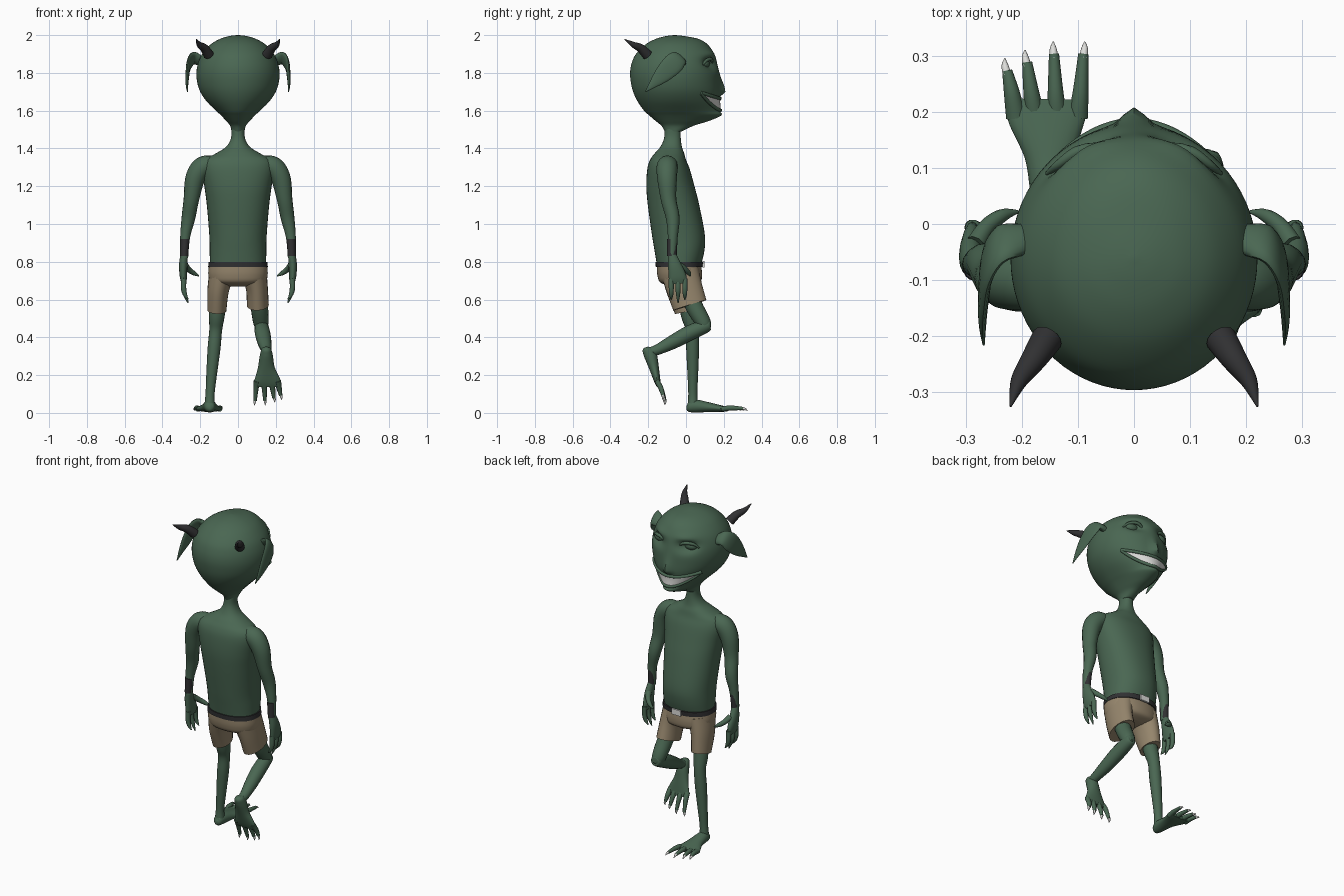
import bpy, bmesh, math
from mathutils import Vector

if "Cube" in bpy.data.objects:
    bpy.data.objects.remove(bpy.data.objects["Cube"])


def material(name, rgb):
    m = bpy.data.materials.new(name)
    m.diffuse_color = (*rgb, 1)
    m.use_nodes = True
    m.node_tree.nodes["Principled BSDF"].inputs["Base Color"].default_value = m.diffuse_color
    return m


GREEN = material("green skin", (.068, .135, .085))
TAN = material("tan cloth", (.30, .235, .15))
DARK = material("dark leather", (.03, .03, .032))
WHITE = material("tooth white", (.72, .72, .70))


def smooth_points(pts, n=6):
    """Catmull-Rom resampling of tuples of any length."""
    p = [pts[0]] + list(pts) + [pts[-1]]
    out = []
    for i in range(1, len(p) - 2):
        for k in range(n):
            t = k / n
            out.append(tuple(.5 * (2 * b + (c - a) * t + (2 * a - 5 * b + 4 * c - d) * t * t
                                   + (3 * b - a - 3 * c + d) * t ** 3)
                             for a, b, c, d in zip(*p[i - 1:i + 3])))
    return out + [tuple(pts[-1])]


def skin_rings(name, rings, mat, closed=True):
    """Join rows of points by quads; closed rows also get end caps."""
    bm = bmesh.new()
    rows = [[bm.verts.new(v) for v in r] for r in rings]
    n = len(rows[0])
    for a, b in zip(rows, rows[1:]):
        for i in range(n if closed else n - 1):
            j = (i + 1) % n
            bm.faces.new((a[i], a[j], b[j], b[i]))
    if closed:
        bm.faces.new(rows[0])
        bm.faces.new(rows[-1])
    bmesh.ops.recalc_face_normals(bm, faces=bm.faces)
    me = bpy.data.meshes.new(name)
    bm.to_mesh(me)
    bm.free()
    me.materials.append(mat)
    ob = bpy.data.objects.new(name, me)
    bpy.context.collection.objects.link(ob)
    bpy.context.view_layer.objects.active = ob
    ob.select_set(True)
    bpy.ops.object.shade_smooth_by_angle(angle=math.radians(50))
    ob.select_set(False)
    return ob


def tube(name, pts, mat, ref=(1, 0, 0), sides=16, n=6):
    """Sweep an ellipse; points are x, y, z, radius along ref, other radius."""
    s = smooth_points([p if len(p) == 5 else (*p, p[3]) for p in pts], n)
    c = [Vector(p[:3]) for p in s]
    rings = []
    for i, p in enumerate(s):
        t = (c[min(i + 1, len(c) - 1)] - c[max(i - 1, 0)]).normalized()
        u = Vector(ref)
        u = (u - t * u.dot(t)).normalized()
        v = t.cross(u)
        rings.append([c[i] + u * max(p[3], .001) * math.cos(a) + v * max(p[4], .001) * math.sin(a)
                      for a in (2 * math.pi * k / sides for k in range(sides))])
    return skin_rings(name, rings, mat)


def loft(name, table, mat, power=.9, sides=40, n=6):
    """Stack rounded sections; rows are z, half width, back y, front y."""
    rings = []
    for z, w, b, f in smooth_points(table, n):
        ring = []
        for k in range(sides):
            a = 2 * math.pi * k / sides
            s, c = math.sin(a), math.cos(a)
            ring.append((w * math.copysign(abs(s) ** power, s),
                         (b + f) / 2 + (f - b) / 2 * math.copysign(abs(c) ** power, c), z))
        rings.append(ring)
    return skin_rings(name, rings, mat)


# Head: big round skull with pointed chin, nose, brows and eye sockets
HEAD = smooth_points([
    (1.49, .034, -.113, -.022), (1.52, .042, -.13, .04), (1.545, .062, -.16, .12), (1.575, .09, -.195, .187),
    (1.60, .117, -.222, .18), (1.65, .167, -.257, .176), (1.70, .2, -.28, .18), (1.75, .216, -.292, .178),
    (1.80, .22, -.296, .174), (1.85, .212, -.288, .165), (1.90, .19, -.265, .15), (1.95, .146, -.215, .115),
    (1.98, .095, -.16, .066), (1.995, .045, -.105, -.01), (2.0, .004, -.064, -.056)], 5)


def gauss(d, s):
    return math.exp(-(d / s) ** 2)


def face_point(a, z, out=0):
    i = max(k for k in range(len(HEAD) - 1) if HEAD[k][0] <= z + 1e-6)
    p, q = HEAD[i], HEAD[i + 1]
    t = (z - p[0]) / (q[0] - p[0])
    w, b, f = (p[k] + (q[k] - p[k]) * t for k in (1, 2, 3))
    c = math.cos(a)
    x, y = (w + out) * math.sin(a), -.06 + ((f + .06 if c > 0 else -.06 - b) + out) * c
    if c > 0:
        y += .028 * gauss(x, .024) * gauss(z - 1.70, .07 if z > 1.70 else .018)
        y += .012 * gauss(abs(x) - .09, .05) * gauss(z - 1.9, .02)
        y -= .036 * gauss(abs(x) - .1, .045) * gauss(z - 1.85, .03)
    return x, y, z


skin_rings("head", [[face_point(2 * math.pi * k / 72, h[0]) for k in range(72)] for h in HEAD], GREEN)

# Grin: tooth band following the face, with lips around it
MOUTH = [i / 12 for i in range(-12, 13)]


def upper(t):
    return 1.665 + .03 * t * t


def lower(t):
    return 1.602 + .09 * abs(t) ** 2.6


skin_rings("teeth", [[face_point(.95 * t, lower(t) + (upper(t) - lower(t)) * k / 4, .005) for t in MOUTH]
                     for k in range(5)], WHITE, closed=False)
for name, edge in (("upper_lip", upper), ("lower_lip", lower)):
    tube(name, [(*face_point(.95 * t, edge(t), .003), .009) for t in MOUTH], GREEN, (0, 0, 1), 8, 2)

# Torso
loft("torso", [(.76, .148, -.15, .072), (.85, .15, -.165, .096), (.94, .152, -.18, .1), (1.1, .165, -.202, .07),
               (1.2, .178, -.21, .045), (1.29, .19, -.205, .02), (1.34, .175, -.19, 0), (1.375, .115, -.165, -.01),
               (1.41, .062, -.135, -.022), (1.46, .036, -.115, -.028), (1.53, .036, -.113, -.028)], GREEN)

# Shorts and belt
loft("shorts_seat", [(.785, .154, -.155, .08), (.73, .157, -.152, .085), (.69, .14, -.135, .075),
                     (.67, .06, -.08, .03)], TAN)
tube("shorts_left_leg", [(-.085, -.03, .74, .068, .1), (-.105, -.015, .65, .057, .088),
                         (-.112, .01, .54, .05, .07)], TAN, sides=24)
tube("shorts_right_leg", [(.085, -.03, .74, .068, .1), (.1, -.008, .66, .058, .095),
                          (.105, .02, .57, .058, .092)], TAN, sides=24)
loft("belt", [(.772, .158, -.16, .088), (.8, .155, -.162, .092)], DARK, n=1)
bpy.ops.mesh.primitive_cube_add(size=1, location=(0, .093, .786))
buckle = bpy.context.object
buckle.name = "belt_buckle"
buckle.scale = (.06, .009, .034)
buckle.data.materials.append(WHITE)

# Paired parts: ears, horns, eyes, arms, bands, hands
for s, side in ((-1, "left"), (1, "right")):
    def pair(name, pts, mat=GREEN, ref=(1, 0, 0), sides=16):
        return tube(side + "_" + name, [(s * p[0], *p[1:]) for p in pts], mat, ref, sides)

    pair("ear", [(.19, -.025, 1.86, .03, .02), (.235, -.035, 1.875, .045, .016), (.26, -.07, 1.845, .055, .012),
                 (.268, -.125, 1.79, .044, .01), (.27, -.175, 1.74, .022, .007), (.268, -.215, 1.70, .002, .002)],
         ref=(0, -.7, .7))
    pair("horn", [(.155, -.205, 1.895, .028), (.178, -.24, 1.93, .023), (.205, -.28, 1.95, .015),
                  (.22, -.325, 1.978, .002)], DARK)
    bpy.ops.mesh.primitive_uv_sphere_add(segments=24, ring_count=12, radius=1, location=(s * .1, .098, 1.85))
    eye = bpy.context.object
    eye.name = side + "_eye"
    eye.scale = (.042, .028, .027)
    eye.data.materials.append(GREEN)
    bpy.ops.object.shade_smooth_by_angle()
    pair("upper_eyelid", [(.05, .135, 1.85, .006), (.075, .136, 1.868, .009), (.105, .127, 1.873, .01),
                          (.135, .106, 1.864, .008), (.155, .09, 1.842, .004)], sides=8)

    pair("arm", [(.12, -.095, 1.31, .05), (.185, -.1, 1.302, .056), (.227, -.1, 1.24, .052),
                 (.247, -.092, 1.13, .041), (.263, -.07, 1.03, .036), (.28, -.07, .93, .026),
                 (.285, -.075, .82, .021)], ref=(0, 1, 0))
    pair("wrist_band", [(.281, -.073, .92, .024, .028), (.285, -.075, .83, .021, .026)], DARK)
    pair("palm", [(.285, -.075, .84, .02, .022), (.29, -.06, .78, .022, .036), (.289, -.045, .72, .019, .047),
                  (.286, -.042, .685, .012, .046)])
    for i, (y, tip) in enumerate(((-.078, .60), (-.042, .582), (-.006, .60))):
        pair("finger_%d" % (i + 1), [(.287, y, .71, .014), (.288, y, .66, .014), (.28, y, .625, .011),
                                     (.264, y, tip, .003)], sides=10)
    pair("thumb", [(.282, -.035, .785, .018), (.262, -.005, .76, .015), (.235, .015, .74, .012),
                   (.207, .022, .725, .003)], sides=10)

# Standing leg and raised, bent leg
tube("left_leg", [(-.1, -.01, .66, .045), (-.112, .015, .52, .042), (-.118, .033, .44, .034),
                  (-.127, .035, .34, .034), (-.14, .036, .2, .028), (-.148, .036, .1, .024),
                  (-.15, .036, .04, .028)], GREEN)
tube("right_thigh", [(.1, 0, .66, .048), (.113, .045, .56, .046), (.12, .085, .49, .042),
                     (.123, .1, .455, .034), (.123, .104, .432, .012)], GREEN)
tube("right_shin", [(.122, .132, .468, .014), (.123, .112, .463, .034), (.13, .02, .423, .041),
                    (.14, -.07, .375, .037), (.15, -.15, .335, .028), (.15, -.195, .32, .026)], GREEN)

# Feet: heel origin, forward and up directions, four clawed toes each
for side, s, origin, fwd, up in (("left", -1, (-.15, 0, 0), (0, 1, 0), (0, 0, 1)),
                                 ("right", 1, (.15, -.24, .34), (0, .354, -.935), (0, .935, .354))):
    def place(pts):
        return [(*(Vector(origin) + Vector((s * p[0], 0, 0)) + Vector(fwd) * p[1] + Vector(up) * p[2]), *p[3:])
                for p in pts]

    tube(side + "_foot", place([(0, .003, .03, .01, .01), (0, .015, .03, .025, .026), (0, .05, .036, .034, .034),
                                (0, .12, .03, .045, .026), (.005, .19, .022, .07, .017),
                                (.005, .222, .02, .068, .011)]), GREEN, sides=20)
    for i, (x0, x1, f) in enumerate(((-.05, -.062, .325), (-.013, -.006, .325), (.026, .044, .31),
                                     (.06, .08, .295))):
        xm = x1 * .8 + x0 * .2
        tube("%s_toe_%d" % (side, i + 1), place([(x0, .19, .02, .018, .014), (x0 * .6 + x1 * .4, .235, .026, .014),
                                                 (xm, f - .022, .023, .009)]), GREEN, sides=10)
        tube("%s_claw_%d" % (side, i + 1), place([(xm, f - .03, .025, .008), (x1, f - .012, .02, .006),
                                                  (x1, f, .012, .001)]), WHITE, sides=8)
